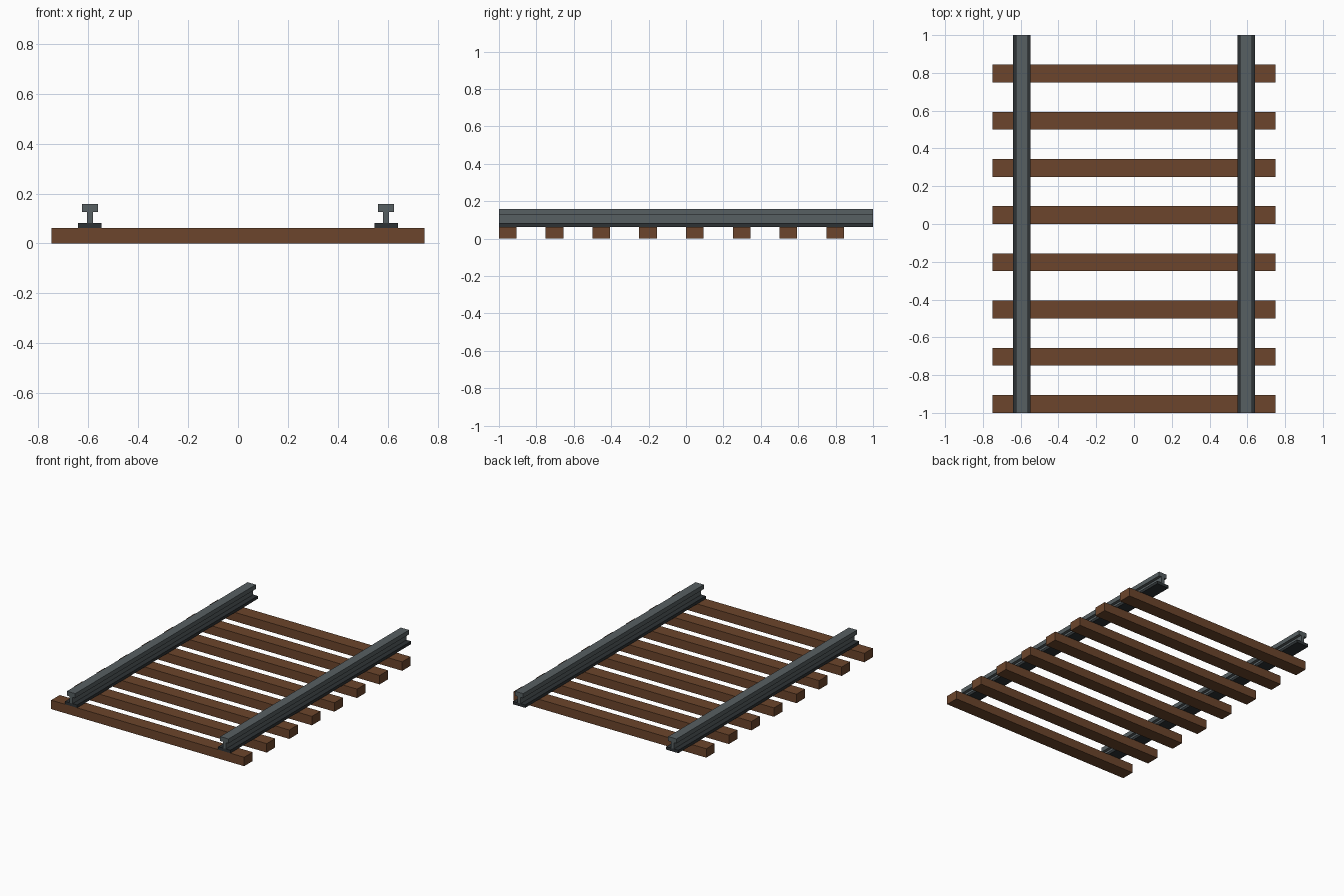
import bpy
import bmesh

default_cube = bpy.data.objects.get("Cube")
if default_cube:
    bpy.data.objects.remove(default_cube, do_unlink=True)


def make_material(name, rgb):
    mat = bpy.data.materials.new(name)
    mat.use_nodes = True
    color = (*rgb, 1.0)
    mat.diffuse_color = color
    mat.node_tree.nodes["Principled BSDF"].inputs["Base Color"].default_value = color
    return mat


wood = make_material("brown wood", (0.15, 0.06, 0.025))
steel = make_material("grey steel", (0.095, 0.115, 0.122))
dark_steel = make_material("dark steel", (0.026, 0.032, 0.035))


def finish(name, bm, mat):
    bmesh.ops.recalc_face_normals(bm, faces=bm.faces)
    mesh = bpy.data.meshes.new(name)
    bm.to_mesh(mesh)
    bm.free()
    mesh.materials.append(mat)
    obj = bpy.data.objects.new(name, mesh)
    bpy.context.collection.objects.link(obj)
    return obj


def extrude_profile(name, half_profile, x, mat):
    """Mirror a half outline (offset, z), then sweep it along the track."""
    outline = half_profile + [(-px, z) for px, z in reversed(half_profile)]
    bm = bmesh.new()
    face = bm.faces.new([bm.verts.new((x + px, -1, z)) for px, z in outline])
    swept = bmesh.ops.extrude_face_region(bm, geom=[face])["geom"]
    moved = [v for v in swept if isinstance(v, bmesh.types.BMVert)]
    bmesh.ops.translate(bm, vec=(0, 2, 0), verts=moved)
    return finish(name, bm, mat)


# Wooden sleepers
LENGTH, WIDTH, HEIGHT = 1.496, 0.094, 0.0625
SPACING = 0.25
for i in range(8):
    bm = bmesh.new()
    bmesh.ops.create_cube(bm, size=1)
    bmesh.ops.scale(bm, vec=(LENGTH, WIDTH, HEIGHT), verts=bm.verts)
    sleeper = finish(f"sleeper_{i + 1}", bm, wood)
    sleeper.location = (0, -1 + WIDTH / 2 + i * SPACING, HEIGHT / 2)

# Rails: dark foot plate below, T-shaped web and head above
FOOT_TOP = 0.083
foot = [(0.047, HEIGHT), (0.047, FOOT_TOP)]
web_and_head = [(0.012, FOOT_TOP), (0.012, 0.127), (0.032, 0.127), (0.032, 0.158)]
for side, x in (("left", 0.594), ("right", -0.594)):
    extrude_profile(f"{side}_rail_foot", foot, x, dark_steel)
    extrude_profile(f"{side}_rail_head", web_and_head, x, steel)
